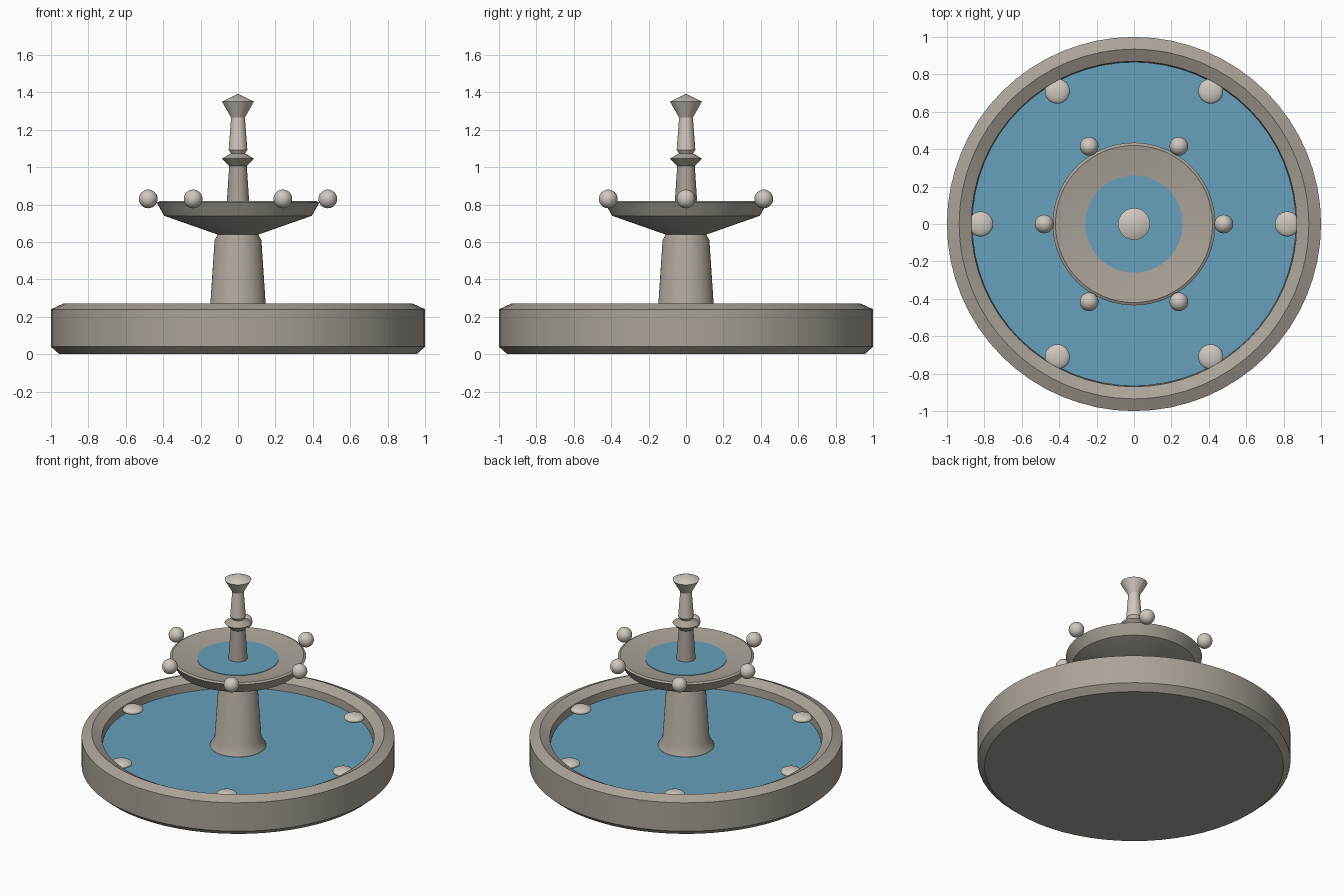
import bpy, bmesh, math
from mathutils import Matrix

if "Cube" in bpy.data.objects:
    bpy.data.objects.remove(bpy.data.objects["Cube"])

SEGMENTS = 64


def material(name, rgb):
    m = bpy.data.materials.new(name)
    m.diffuse_color = (*rgb, 1.0)
    m.use_nodes = True
    m.node_tree.nodes["Principled BSDF"].inputs["Base Color"].default_value = m.diffuse_color
    return m


STONE = material("grey stone", (0.40, 0.365, 0.315))
PALE = material("pale stone", (0.62, 0.575, 0.52))
WATER = material("blue water", (0.135, 0.35, 0.50))


def finish(name, bm, mat):
    mesh = bpy.data.meshes.new(name)
    bmesh.ops.recalc_face_normals(bm, faces=bm.faces)
    bm.to_mesh(mesh)
    bm.free()
    mesh.materials.append(mat)
    ob = bpy.data.objects.new(name, mesh)
    bpy.context.collection.objects.link(ob)
    bpy.ops.object.select_all(action='DESELECT')
    ob.select_set(True)
    bpy.context.view_layer.objects.active = ob
    bpy.ops.object.shade_smooth_by_angle(angle=math.radians(30))
    return ob


def lathe(name, profile, mat):
    """Spin a closed (radius, height) profile around z."""
    bm = bmesh.new()
    verts = [bm.verts.new((r, 0, z)) for r, z in profile]
    edges = [bm.edges.new(p) for p in zip(verts, verts[1:])]
    bmesh.ops.spin(bm, geom=verts + edges, axis=(0, 0, 1), cent=(0, 0, 0),
                   angle=math.tau, steps=SEGMENTS)
    bmesh.ops.remove_doubles(bm, verts=bm.verts, dist=1e-4)
    return finish(name, bm, mat)


def ball_ring(name, radius, z, size, height, mat):
    """Six balls evenly spaced on a circle, the first on +x."""
    for i in range(6):
        a = math.tau * i / 6
        bm = bmesh.new()
        bmesh.ops.create_uvsphere(bm, u_segments=24, v_segments=16, radius=1)
        bmesh.ops.transform(bm, matrix=Matrix.Diagonal((size, size, height, 1)),
                            verts=bm.verts)
        ob = finish(f"{name}_{i + 1}", bm, mat)
        ob.location = (radius * math.cos(a), radius * math.sin(a), z)


# Lower basin and its water
lathe("basin", [(0, 0), (0.955, 0), (1, 0.04), (1, 0.24), (0.935, 0.27),
                (0.87, 0.235), (0.865, 0.10), (0, 0.10)], STONE)
lathe("basin_water", [(0, 0.12), (0.866, 0.12), (0.866, 0.18), (0, 0.18)], WATER)

# Pedestal with flared foot
lathe("pedestal", [(0, 0.10), (0.18, 0.10), (0.18, 0.185), (0.15, 0.235),
                   (0.125, 0.61), (0.105, 0.645), (0, 0.645)], STONE)

# Upper bowl and its water
lathe("upper_bowl", [(0, 0.64), (0.11, 0.64), (0.395, 0.74), (0.435, 0.81),
                     (0.42, 0.818), (0.25, 0.79), (0, 0.78)], STONE)
lathe("bowl_water", [(0, 0.785), (0.26, 0.785), (0.26, 0.795), (0, 0.795)], WATER)

# Stem with collar
lathe("stem", [(0, 0.78), (0.062, 0.78), (0.047, 1.005), (0.085, 1.045),
               (0.035, 1.075), (0, 1.075)], STONE)

# Finial
lathe("finial", [(0, 1.07), (0.035, 1.07), (0.05, 1.092), (0.037, 1.265),
                 (0.085, 1.35), (0, 1.392)], PALE)

# Balls around the bowl rim and flattened stones in the basin
ball_ring("bowl_ball", 0.48, 0.83, 0.05, 0.05, PALE)
ball_ring("basin_stone", 0.82, 0.215, 0.067, 0.025, PALE)
